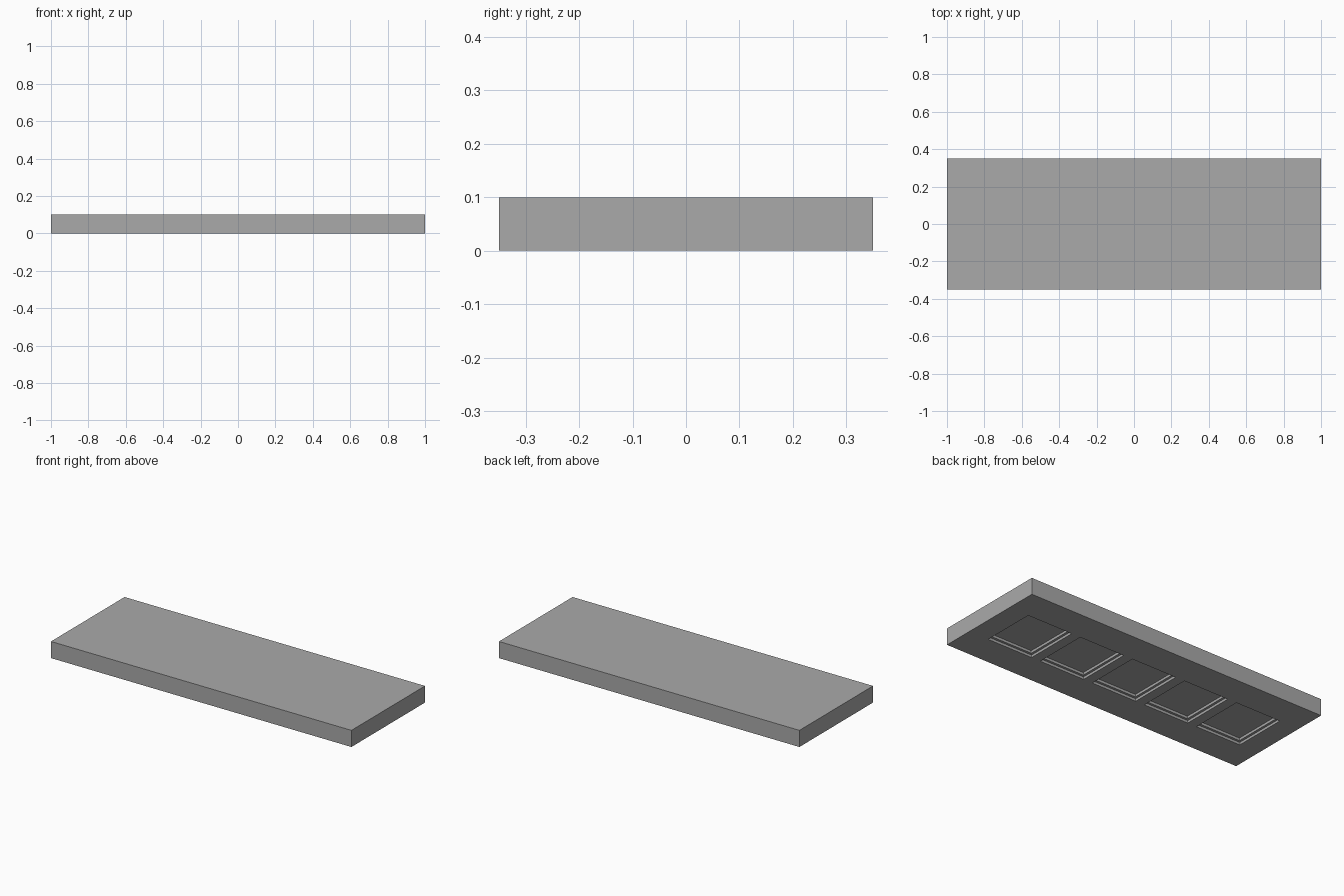
import bpy
import bmesh
from mathutils import Vector

cube = bpy.data.objects.get("Cube")
if cube:
    bpy.data.objects.remove(cube, do_unlink=True)

LENGTH, WIDTH, HEIGHT = 2.0, 0.70, 0.10
COUNT, SPACING = 5, 0.36
COFFER_X, COFFER_Y = 0.30, 0.33
LEDGE, STEP = 0.02, 0.015

grey = bpy.data.materials.new("plain_grey")
grey.use_nodes = True
colour = (0.40, 0.40, 0.40, 1)
grey.diffuse_color = colour
grey.node_tree.nodes["Principled BSDF"].inputs["Base Color"].default_value = colour


def cuts(size):
    """Start and end of every coffer along one axis."""
    centres = [(i - (COUNT - 1) / 2) * SPACING for i in range(COUNT)]
    return [c + s * size / 2 for c in centres for s in (-1, 1)]


def slice_face(bm, faces, point, normal):
    """Cut the given faces along a plane."""
    geom = set(faces)
    for f in faces:
        geom.update(f.edges, f.verts)
    bmesh.ops.bisect_plane(bm, geom=list(geom), plane_co=point, plane_no=normal)


def underside(bm):
    return [f for f in bm.faces if f.normal.z < -0.9]


# Slab
bm = bmesh.new()
bmesh.ops.create_cube(bm, size=1)
for v in bm.verts:
    v.co = Vector((v.co.x * LENGTH, v.co.y * WIDTH, (v.co.z + 0.5) * HEIGHT))
bm.normal_update()

# Outline of the coffers on the underside
for x in cuts(COFFER_X):
    slice_face(bm, underside(bm), (x, 0, 0), (1, 0, 0))
for y in (-COFFER_Y / 2, COFFER_Y / 2):
    slice_face(bm, underside(bm), (0, y, 0), (0, 1, 0))
bm.normal_update()


def in_coffer(face):
    c = face.calc_center_median()
    return abs(c.y) < 0.01 and any(
        abs(c.x - (i - (COUNT - 1) / 2) * SPACING) < 0.01 for i in range(COUNT))


coffers = [f for f in underside(bm) if in_coffer(f)]

# Two stepped recesses in each coffer
for inset in (0, LEDGE):
    if inset:
        bmesh.ops.inset_individual(bm, faces=coffers, thickness=inset)
    bmesh.ops.inset_individual(bm, faces=coffers, thickness=0, depth=-STEP)

bmesh.ops.remove_doubles(bm, verts=bm.verts, dist=0.0001)
bmesh.ops.recalc_face_normals(bm, faces=bm.faces)

mesh = bpy.data.meshes.new("coffered_slab")
bm.to_mesh(mesh)
bm.free()
mesh.materials.append(grey)
slab = bpy.data.objects.new("coffered_slab", mesh)
bpy.context.scene.collection.objects.link(slab)
